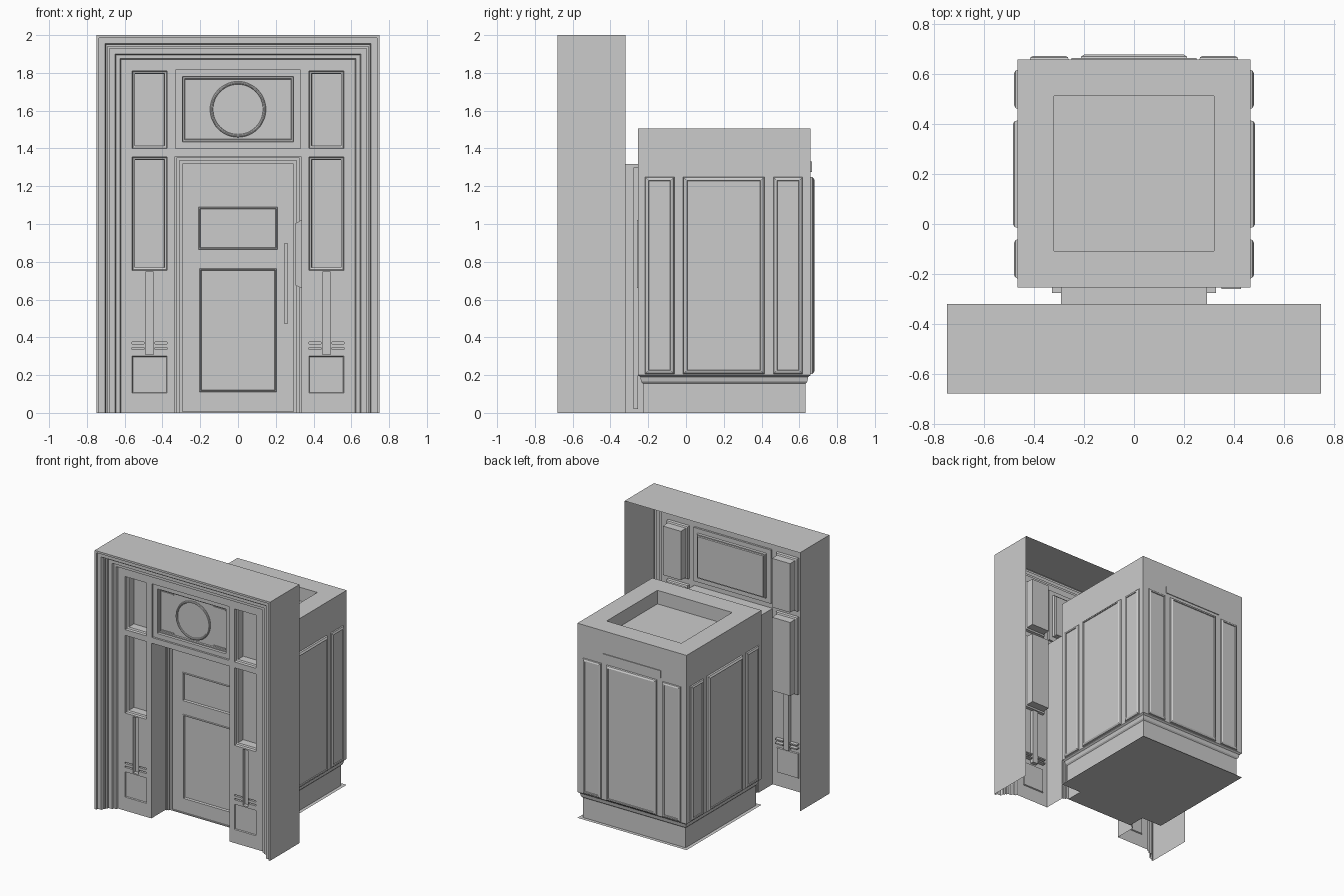
import bpy, bmesh, math

default = bpy.data.objects.get("Cube")
if default:
    bpy.data.objects.remove(default, do_unlink=True)


def finish(name, bm):
    bmesh.ops.remove_doubles(bm, verts=bm.verts, dist=1e-5)
    bmesh.ops.recalc_face_normals(bm, faces=bm.faces)
    mesh = bpy.data.meshes.new(name)
    bm.to_mesh(mesh)
    bm.free()
    obj = bpy.data.objects.new(name, mesh)
    bpy.context.collection.objects.link(obj)
    return obj


def stepped_rect(name, rect, steps, place, cap_first=False):
    """Loft a rectangle through (inset, depth) steps and cap the last one."""
    u0, u1, v0, v1 = rect
    bm = bmesh.new()
    loops = []
    for i, d in steps:
        corners = [(u0 + i, v0 + i), (u1 - i, v0 + i), (u1 - i, v1 - i), (u0 + i, v1 - i)]
        loops.append([bm.verts.new(place(u, v, d)) for u, v in corners])
    for a, b in zip(loops, loops[1:]):
        for k in range(4):
            n = (k + 1) % 4
            bm.faces.new((a[k], a[n], b[n], b[k]))
    bm.faces.new(loops[-1])
    if cap_first:
        bm.faces.new(loops[0])
    return finish(name, bm)


def sheet(name, rect, openings, place):
    """Flat wall with rectangular openings left out."""
    rects = [rect] + openings
    us = sorted({u for r in rects for u in r[:2]})
    vs = sorted({v for r in rects for v in r[2:]})
    bm = bmesh.new()
    for a, b in zip(us, us[1:]):
        for c, d in zip(vs, vs[1:]):
            u, v = (a + b) / 2, (c + d) / 2
            if any(r[0] < u < r[1] and r[2] < v < r[3] for r in openings):
                continue
            bm.faces.new([bm.verts.new(place(p, q, 0)) for p, q in ((a, c), (b, c), (b, d), (a, d))])
    return finish(name, bm)


def surround(name, profile, rise):
    """Sweep an (x, y) profile up one side, across the top and down the other."""
    bm = bmesh.new()
    rows = []
    for x, y in profile:
        path = [(-x, 0), (-x, x + rise), (x, x + rise), (x, 0)]
        rows.append([bm.verts.new((px, y, pz)) for px, pz in path])
    for a, b in zip(rows, rows[1:]):
        for k in range(3):
            bm.faces.new((a[k], a[k + 1], b[k + 1], b[k]))
    return finish(name, bm)


def box(name, x0, x1, y0, y1, z0, z1):
    return stepped_rect(name, (x0, x1, z0, z1), [(0, y0), (0, y1)],
                        lambda u, v, d: (u, d, v), True)


def facing(y):
    return lambda u, v, d: (u, y + d, v)


# Portal casing, open at the back
surround("portal_casing", [
    (.75, -.32), (.75, -.68), (.735, -.68), (.735, -.665), (.705, -.665), (.70, -.655),
    (.70, -.64), (.69, -.64), (.69, -.625), (.68, -.625), (.68, -.61), (.65, -.61),
    (.645, -.595), (.625, -.595), (.62, -.58), (.61, -.58)], 1.25)

# Portal wall with its recessed panels and grooves
WALL = facing(-.58)
deep = [(0, 0), (.003, .02), (.014, .025), (.016, .085)]
shallow = [(0, 0), (.004, .008)]
groove = [(0, 0), (0, .03)]
side_parts = [
    ("upper_panel", (.375, .56, 1.40, 1.81), deep),
    ("middle_panel", (.375, .56, .755, 1.355), deep),
    ("lower_panel", (.375, .56, .105, .30), shallow),
    ("vertical_groove", (.447, .491, .31, .745), groove),
]
for z in (.335, .365):
    side_parts.append(("inner_slot", (.375, .44, z, z + .01), groove))
    side_parts.append(("outer_slot", (.498, .56, z, z + .01), groove))

openings = [(-.335, .335, 0, 1.355)]
for side, label in ((1, "left"), (-1, "right")):
    for part, (a, b, c, d), steps in side_parts:
        rect = (a, b, c, d) if side > 0 else (-b, -a, c, d)
        openings.append(rect)
        stepped_rect(f"{label}_{part}", rect, steps, WALL)

sign_rect = (-.33, .33, 1.40, 1.815)
openings.append(sign_rect)
stepped_rect("sign_panel", sign_rect,
             [(0, 0), (0, .015), (.035, .015), (.038, .03), (.046, .03), (.049, .04)], WALL)
sheet("portal_wall", (-.61, .61, 0, 1.86), openings, WALL)

# Round ornament and corner brackets on the sign panel
bpy.ops.mesh.primitive_torus_add(major_radius=.14, minor_radius=.008, major_segments=48,
                                 minor_segments=8, location=(0, -.548, 1.607),
                                 rotation=(math.pi / 2, 0, 0))
bpy.context.object.name = "round_ornament_ring"
bpy.ops.object.shade_smooth_by_angle()
bpy.ops.mesh.primitive_cylinder_add(vertices=48, radius=.135, depth=.006,
                                    location=(0, -.544, 1.607), rotation=(math.pi / 2, 0, 0))
bpy.context.object.name = "round_ornament_disc"
for sx in (-1, 1):
    for sz in (-1, 1):
        xs = sorted((sx * .17, sx * .275))
        zs = sorted((1.607 + sz * .145, 1.607 + sz * .155))
        box("sign_corner_bracket", *xs, -.547, -.541, *zs)

# Door jamb stepping in to the leaf, then running back to the cabin
surround("door_jamb", [
    (.335, -.58), (.335, -.41), (.325, -.41), (.325, -.40), (.31, -.40), (.31, -.39),
    (.293, -.39), (.293, -.225)], 1.025)
box("door_sill", -.293, .293, -.39, -.24, 0, .008)

# Call plate on the left jamb
stepped_rect("call_plate", (-.54, -.455, .66, 1.02), [(0, 0), (.006, .012), (.016, .03)],
             lambda u, v, d: (.335 - d, u, v))

# Door leaf with window and lower panel
DOOR = facing(-.38)
window = (-.21, .21, .865, 1.09)
kick_panel = (-.205, .205, .11, .765)
inset = [(0, 0), (.003, -.006), (.008, -.006), (.011, .012)]
sheet("door_leaf", (-.293, .293, 0, 1.318), [window, kick_panel], DOOR)
stepped_rect("door_window", window, inset, DOOR)
stepped_rect("door_lower_panel", kick_panel, inset, DOOR)
box("door_pull", .247, .263, -.41, -.395, .47, .90)
for z in (.52, .84):
    box("door_pull_mount", .25, .26, -.397, -.38, z, z + .02)

# Strips beside the cabin entrance and a plate on the cabin front
for side in (-1, 1):
    x0, x1 = sorted((side * .293, side * .328))
    box("entrance_strip", x0, x1, -.277, -.255, .02, 1.30)
box("cabin_front_plate", .35, .43, -.26, -.255, .66, 1.02)

# Cabin body: floor plate, plinth, moulding, walls and sunken roof
stepped_rect("cabin_body", (-.467, .467, -.255, .66), [
    (0, 0), (.027, 0), (.027, .155), (.018, .165), (.013, .19), (0, .2),
    (0, 1.505), (.147, 1.505), (.147, 1.40)],
    lambda u, v, d: (u, v, d), True)

# Raised panels on the three outer cabin walls
walls = {
    "left": (.2, lambda u, v, d: (.467 + d, u, v)),
    "right": (.2, lambda u, v, d: (-.467 - d, u, v)),
    "back": (0, lambda u, v, d: (u, .66 + d, v)),
}
for label, (mid, place) in walls.items():
    for offset, half, height in ((-.34, .078, .014), (0, .215, .019), (.34, .078, .014)):
        centre = mid + offset
        stepped_rect(f"cabin_{label}_panel", (centre - half, centre + half, .205, 1.25),
                     [(0, 0), (.003, height * .6), (.014, height), (.02, height),
                      (.022, height - .006)], place)

# Plaque above the back panels
stepped_rect("back_plaque", (-.25, .25, 1.275, 1.33), [(0, 0), (0, .006)], walls["back"][1])
